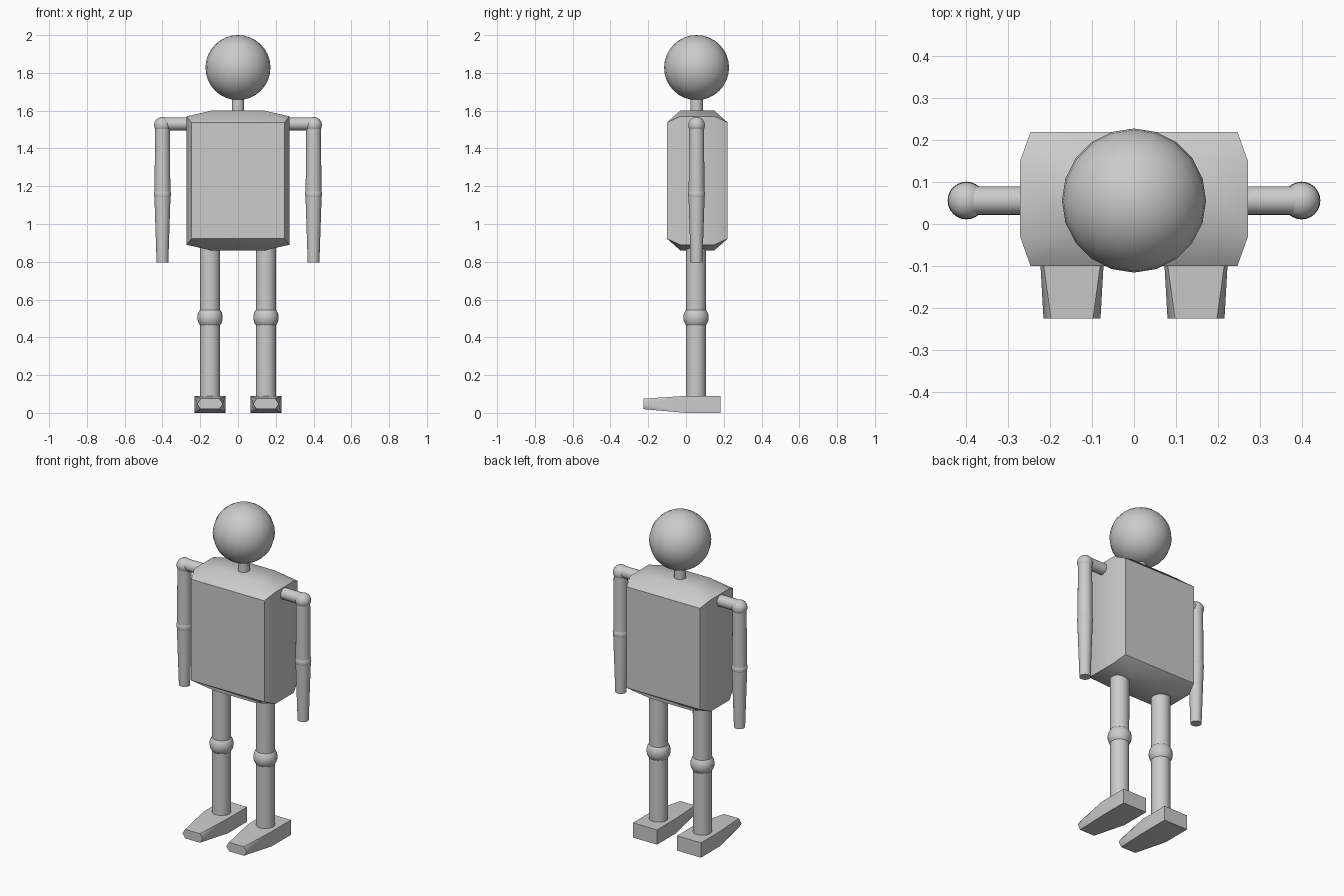
import bpy, bmesh, math
from mathutils import Vector

if "Cube" in bpy.data.objects:
    bpy.data.objects.remove(bpy.data.objects["Cube"])

YC = 0.056  # depth of the body axis


def finish(obj, name):
    obj.name = name
    bpy.ops.object.select_all(action='DESELECT')
    obj.select_set(True)
    bpy.context.view_layer.objects.active = obj
    bpy.ops.object.shade_smooth_by_angle(angle=math.radians(45))
    return obj


def ball(name, loc, r, seg=24):
    bpy.ops.mesh.primitive_uv_sphere_add(segments=seg, ring_count=16, radius=r, location=loc)
    return finish(bpy.context.object, name)


def rod(name, a, b, ra, rb):
    a, b = Vector(a), Vector(b)
    bpy.ops.mesh.primitive_cone_add(vertices=24, radius1=ra, radius2=rb,
                                    depth=(b - a).length, location=(a + b) / 2)
    obj = bpy.context.object
    obj.rotation_euler = (b - a).to_track_quat('Z', 'Y').to_euler()
    return finish(obj, name)


def hull(name, points):
    bm = bmesh.new()
    for p in points:
        bm.verts.new(p)
    bmesh.ops.convex_hull(bm, input=bm.verts[:])
    bmesh.ops.dissolve_limit(bm, angle_limit=math.radians(1), verts=bm.verts[:], edges=bm.edges[:])
    bmesh.ops.recalc_face_normals(bm, faces=bm.faces[:])
    mesh = bpy.data.meshes.new(name)
    bm.to_mesh(mesh)
    bm.free()
    obj = bpy.data.objects.new(name, mesh)
    bpy.context.collection.objects.link(obj)
    return finish(obj, name)


# head and neck
ball("head", (0, YC, 1.828), 0.172, 20)
rod("neck", (0, YC, 1.57), (0, YC, 1.70), 0.033, 0.033)

# torso: bevelled block, from half sizes of front/back, side and top/bottom panels
panels = [(0.247, 0.16, 0.308), (0.272, 0.09, 0.34), (0.14, 0.09, 0.37)]
hull("torso", [(sx * x, 0.06 + sy * y, 1.23 + sz * z) for x, y, z in panels
               for sx in (-1, 1) for sy in (-1, 1) for sz in (-1, 1)])

for s, side in ((-1, "right"), (1, "left")):
    # arm
    ax = 0.4 * s
    rod(side + "_shoulder_bar", (0.22 * s, YC, 1.53), (ax, YC, 1.53), 0.034, 0.034)
    ball(side + "_shoulder_joint", (ax, YC, 1.523), 0.044)
    rod(side + "_upper_arm", (ax, YC, 1.155), (ax, YC, 1.53), 0.042, 0.039)
    ball(side + "_elbow", (ax, YC, 1.157), 0.045)
    rod(side + "_forearm", (ax, YC, 0.795), (ax, YC, 1.155), 0.031, 0.043)
    # leg
    lx = 0.148 * s
    rod(side + "_thigh", (lx, YC - 0.003, 0.505), (lx, YC - 0.003, 0.90), 0.053, 0.054)
    ball(side + "_knee", (lx, YC - 0.003, 0.505), 0.067)
    rod(side + "_shin", (lx, YC - 0.003, 0.06), (lx, YC - 0.003, 0.505), 0.053, 0.053)
    # foot: square heel block tapering to a six-sided toe
    pts = []
    for m in (-1, 1):
        pts += [(lx + m * 0.081, y, z) for y in (0.0, 0.183) for z in (0.0, 0.09)]
        pts += [(lx + m * w, -0.226, z) for w, z in ((0.05, 0.02), (0.068, 0.047), (0.05, 0.075))]
    hull(side + "_foot", pts)
